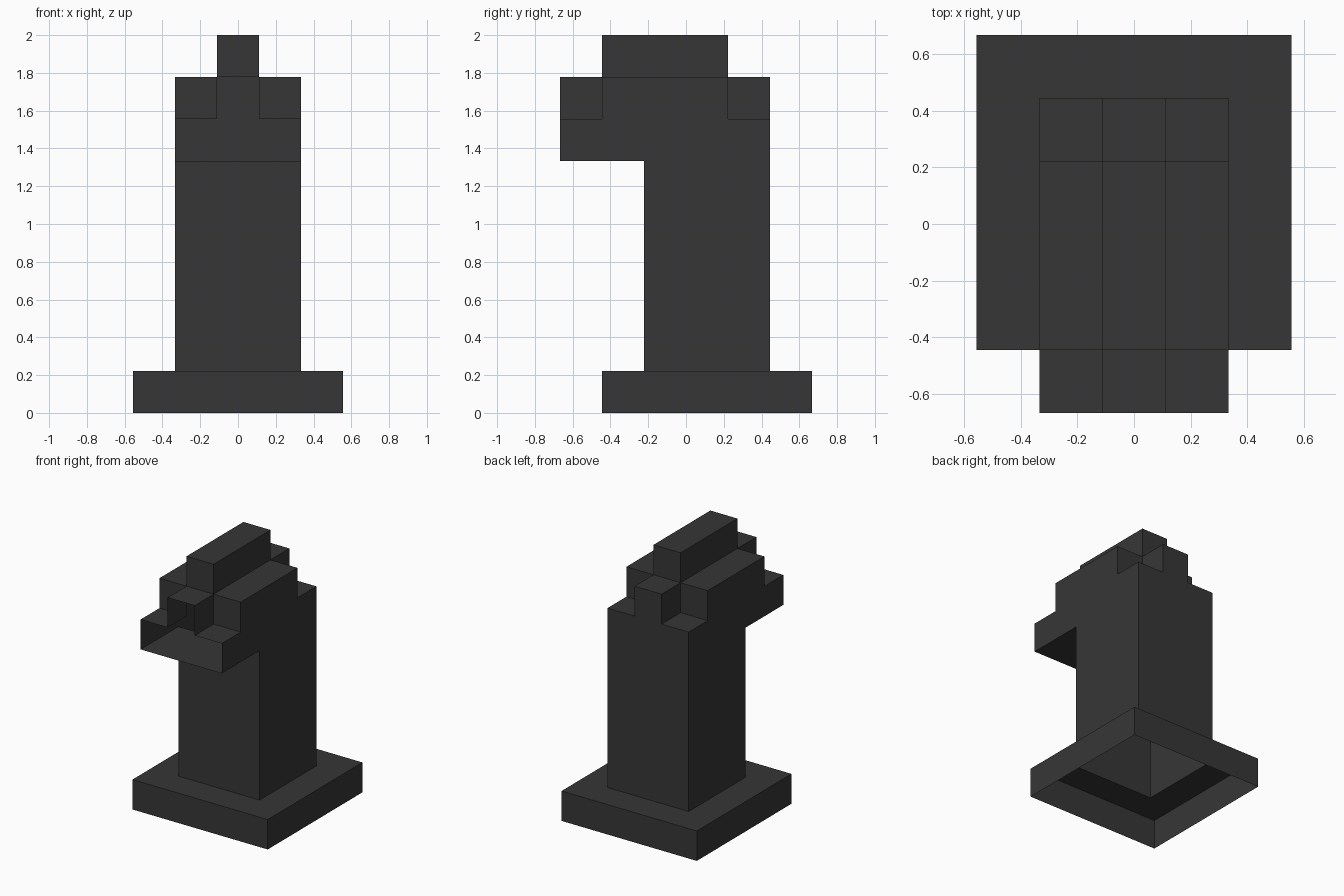
import bpy, bmesh
from mathutils import Vector

if "Cube" in bpy.data.objects:
    bpy.data.objects.remove(bpy.data.objects["Cube"])

U = 2 / 9  # one block

black = bpy.data.materials.new("charcoal_black")
black.diffuse_color = (0.037, 0.037, 0.037, 1)
black.use_nodes = True
black.node_tree.nodes["Principled BSDF"].inputs["Base Color"].default_value = black.diffuse_color


def block(x, y, z):
    """Cells of a box given as half-open index ranges."""
    return {(i, j, k) for i in range(*x) for j in range(*y) for k in range(*z)}


# Parts of the blocky chess piece, as sets of cells
parts = {
    "base": block((-2, 3), (-2, 3), (0, 1)),
    "neck": block((-1, 2), (-1, 2), (1, 6)),
    "head": block((-1, 2), (-3, 2), (6, 7))      # jaw and back of head
            | block((-1, 2), (-2, 1), (7, 8))    # cheeks
            | block((0, 1), (-3, 2), (7, 8)),    # nose and nape
    "crest": block((0, 1), (-2, 1), (8, 9)),
}
solid = set().union(*parts.values())
DIRS = [Vector(d) for d in ((1, 0, 0), (-1, 0, 0), (0, 1, 0),
                            (0, -1, 0), (0, 0, 1), (0, 0, -1))]


def is_open(cell, d):
    """The shell is hollow: no underside on the base, no front on the muzzle."""
    return (cell[2] == 0 and d.z < 0) or (cell[1] == -3 and d.y < 0)


def build_shell(name, cells):
    bm = bmesh.new()
    for c in sorted(cells):
        centre = Vector((c[0], c[1] + 0.5, c[2] + 0.5))
        for d in DIRS:
            neighbour = tuple(int(a + b) for a, b in zip(c, d))
            if neighbour in solid or is_open(c, d):
                continue
            s = Vector((d.y, d.z, d.x))
            t = d.cross(s)
            corners = [d + s + t, d - s + t, d - s - t, d + s - t]
            bm.faces.new([bm.verts.new((centre + v / 2) * U) for v in corners])
    bmesh.ops.remove_doubles(bm, verts=bm.verts, dist=1e-4)
    # merge flat neighbouring squares
    bmesh.ops.dissolve_limit(bm, angle_limit=0.01, verts=bm.verts, edges=bm.edges)
    for f in bm.faces:
        f.normal_update()
    me = bpy.data.meshes.new(name)
    bm.to_mesh(me)
    bm.free()
    me.materials.append(black)
    bpy.context.collection.objects.link(bpy.data.objects.new(name, me))


for part_name, part_cells in parts.items():
    build_shell(part_name, part_cells)
